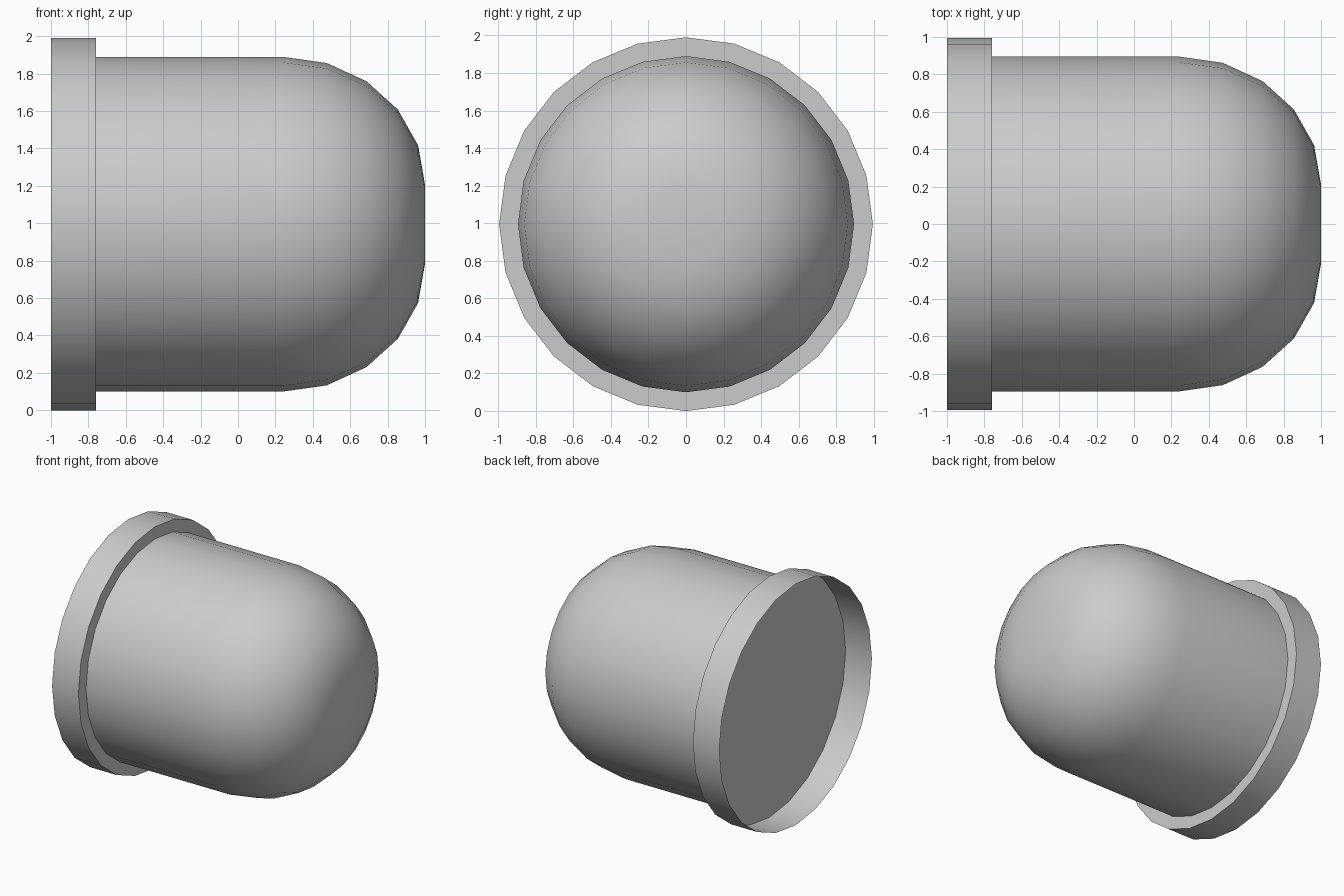
import bpy, bmesh
from math import sin, cos, pi, radians

if "Cube" in bpy.data.objects:
    bpy.data.objects.remove(bpy.data.objects["Cube"])

SIDES = 24
AXIS_Z = 0.995


def revolve(name, profile, cap_start=False, cap_end=False):
    """Turn a list of (x, radius) points around the x axis."""
    bm = bmesh.new()
    rings = []
    for x, r in profile:
        rings.append([bm.verts.new((x, r * sin(2 * pi * i / SIDES),
                                    AXIS_Z + r * cos(2 * pi * i / SIDES)))
                      for i in range(SIDES)])
    for a, b in zip(rings, rings[1:]):
        for i in range(SIDES):
            j = (i + 1) % SIDES
            bm.faces.new((a[i], a[j], b[j], b[i]))
    if cap_start:
        bm.faces.new(rings[0])
    if cap_end:
        bm.faces.new(rings[-1])
    bmesh.ops.recalc_face_normals(bm, faces=bm.faces[:])
    # keep the outside of open shells facing away from the axis
    bm.faces.ensure_lookup_table()
    f = bm.faces[0]
    c = f.calc_center_median()
    if f.normal.y * c.y + f.normal.z * (c.z - AXIS_Z) < 0:
        bmesh.ops.reverse_faces(bm, faces=bm.faces[:])
    mesh = bpy.data.meshes.new(name)
    bm.to_mesh(mesh)
    bm.free()
    obj = bpy.data.objects.new(name, mesh)
    bpy.context.collection.objects.link(obj)
    bpy.ops.object.select_all(action='DESELECT')
    obj.select_set(True)
    bpy.context.view_layer.objects.active = obj
    bpy.ops.object.shade_smooth_by_angle(angle=radians(30))
    return obj


# Domed body: straight barrel, rounded shoulder, small flat tip, closed base
dome = [(0.24 + 0.76 * sin(radians(18 * k)), 0.21 + 0.685 * cos(radians(18 * k)))
        for k in range(6)]
revolve("domed_body", [(-0.76, 0.895)] + dome, cap_start=True, cap_end=True)

# Flange: thin open collar with a step joining it to the body
revolve("collar_flange", [(-1.0, 0.995), (-0.76, 0.995), (-0.76, 0.895)])
